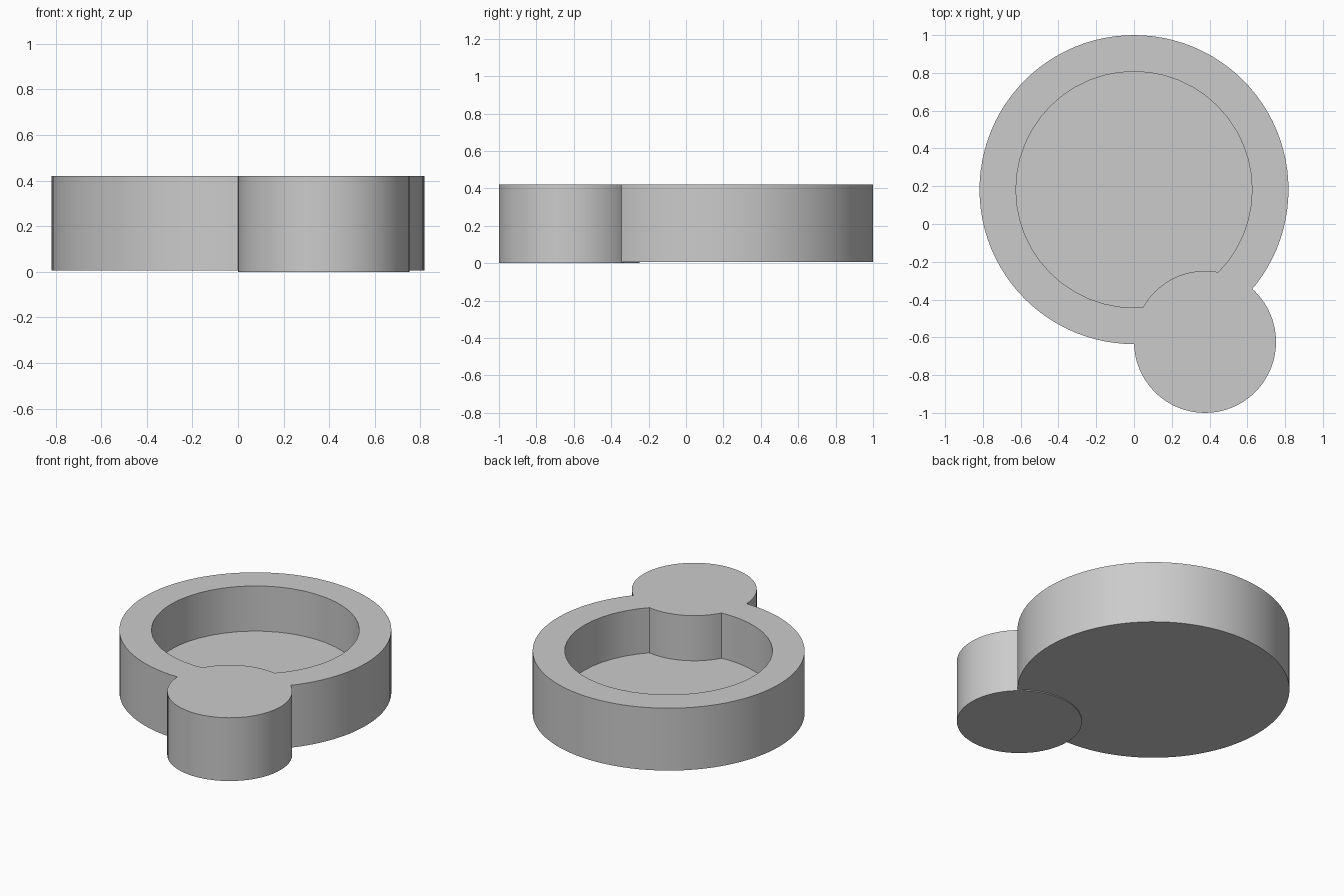
import bpy
import math

if "Cube" in bpy.data.objects:
    bpy.data.objects.remove(bpy.data.objects["Cube"], do_unlink=True)

TOP = 0.42

grey = bpy.data.materials.new("plain_grey")
grey.use_nodes = True
colour = (0.6, 0.6, 0.6, 1)
grey.diffuse_color = colour
grey.node_tree.nodes["Principled BSDF"].inputs["Base Color"].default_value = colour


def cylinder(name, x, y, radius, bottom, top, sides):
    bpy.ops.mesh.primitive_cylinder_add(
        vertices=sides, radius=radius, depth=top - bottom,
        location=(x, y, (bottom + top) / 2))
    part = bpy.context.object
    part.name = name
    part.data.materials.append(grey)
    return part


def combine(target, tool, operation):
    mod = target.modifiers.new(operation.lower(), "BOOLEAN")
    mod.operation = operation
    mod.solver = "EXACT"
    mod.object = tool
    bpy.context.view_layer.objects.active = target
    bpy.ops.object.modifier_apply(modifier=mod.name)
    bpy.data.objects.remove(tool, do_unlink=True)


# Round dish with a recess
dish = cylinder("round_dish", 0, 0.182, 0.818, 0.006, TOP, 96)
recess = cylinder("recess_cutter", 0, 0.182, 0.625, 0.12, TOP + 0.2, 48)
combine(dish, recess, "DIFFERENCE")

# Side post that bulges into the recess
post = cylinder("side_post", 0.376, -0.624, 0.376, 0, TOP, 64)
combine(dish, post, "UNION")

# Smooth walls with sharp rims
bpy.ops.object.select_all(action="DESELECT")
dish.select_set(True)
bpy.context.view_layer.objects.active = dish
bpy.ops.object.shade_smooth_by_angle(angle=math.radians(30))
